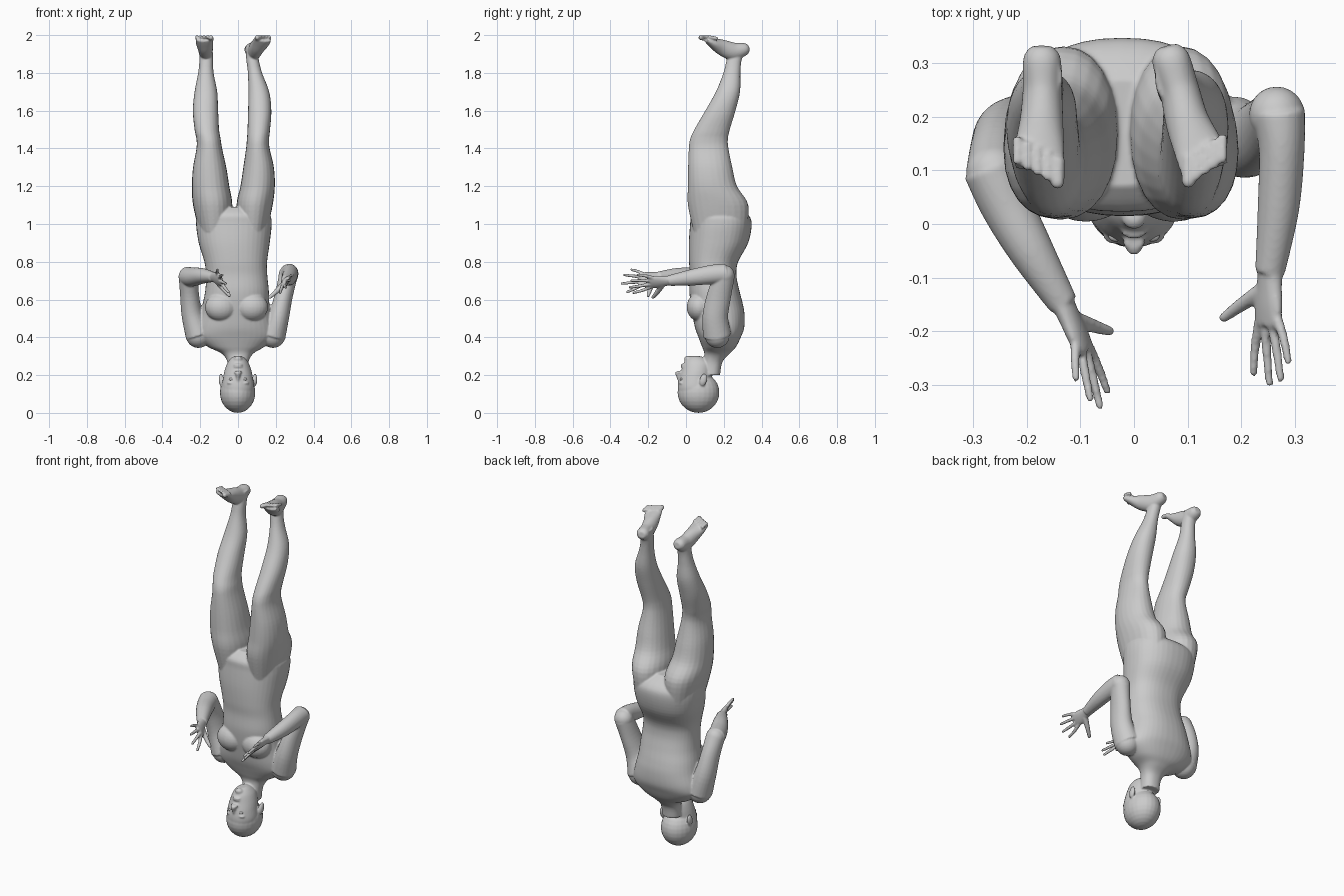
import bpy, bmesh, math
from mathutils import Vector, Matrix

bm = bmesh.new()
X, Z = Vector((1, 0, 0)), Vector((0, 0, 1))


def spline(st, sub):
    """Catmull-Rom through stations (x, y, z, rx, ry)."""
    P = [Vector(s) for s in st]
    out = []
    for i in range(len(P) - 1):
        a, b, c, d = P[max(i - 1, 0)], P[i], P[i + 1], P[min(i + 2, len(P) - 1)]
        for k in range(sub):
            t = k / sub
            out.append(0.5 * (2 * b + (c - a) * t + (2 * a - 5 * b + 4 * c - d) * t * t
                              + (3 * b - a - 3 * c + d) * t ** 3))
    return out + [P[-1]]


def loft(st, wide=X, flat=False, n=24, sub=5, power=2.0):
    """Closed tube with elliptical sections; flat keeps sections horizontal."""
    P = spline(st, sub)
    rings = []
    for i, p in enumerate(P):
        c = Vector(p[:3])
        t = Z if flat else (Vector(P[min(i + 1, len(P) - 1)][:3])
                            - Vector(P[max(i - 1, 0)][:3])).normalized()
        u = (wide - t * wide.dot(t)).normalized()
        v = t.cross(u)
        ring = []
        for k in range(n):
            a = math.tau * k / n
            ca, sa = math.cos(a), math.sin(a)
            e = 2 / power
            ring.append(bm.verts.new(c + u * p[3] * math.copysign(abs(ca) ** e, ca)
                                     + v * p[4] * math.copysign(abs(sa) ** e, sa)))
        rings.append(ring)
    for r, s in zip(rings, rings[1:]):
        for k in range(n):
            bm.faces.new((r[k], r[(k + 1) % n], s[(k + 1) % n], s[k]))
    bm.faces.new(rings[0][::-1])
    bm.faces.new(rings[-1])


def ball(c, r, tilt=0.0):
    m = Matrix.Translation(c) @ Matrix.Rotation(tilt, 4, 'X') @ Matrix.Diagonal((*r, 1))
    bmesh.ops.create_uvsphere(bm, u_segments=24, v_segments=14, radius=1, matrix=m)


def digit(pts, r0, r1):
    """Finger or toe with a rounded tip."""
    n = len(pts) - 1
    loft([(*p, r0 + (r1 - r0) * i / n, r0 + (r1 - r0) * i / n) for i, p in enumerate(pts)],
         wide=Vector((0.9, 0.1, 0.5)), n=12, sub=4)
    ball(pts[-1], (r1, r1, r1))


# Torso, from neck (low) to hips (high)
loft([(0, .13, .20, .052, .05), (0, .143, .27, .056, .05), (-.003, .165, .315, .085, .068),
      (-.01, .175, .35, .15, .09), (-.012, .178, .40, .205, .112), (-.012, .178, .45, .205, .13),
      (-.01, .172, .52, .187, .138), (-.01, .162, .58, .176, .138),
      (-.005, .15, .65, .168, .132), (-.007, .144, .73, .162, .123),
      (-.012, .146, .80, .166, .13), (-.02, .172, .90, .188, .157),
      (-.022, .185, 1.0, .2, .163), (-.024, .178, 1.05, .19, .15),
      (-.024, .17, 1.09, .12, .1)], flat=True, n=40, power=2.3)
for s in (-1, 1):
    ball((s * .082 - .008, .07, .56), (.085, .066, .075))

# Legs: shared profile (y, z, rx, ry), one centre line per side
leg = [(.18, .96, .08, .14), (.17, 1.1, .104, .16), (.14, 1.2, .099, .13),
       (.128, 1.3, .088, .117), (.12, 1.4, .068, .105), (.122, 1.45, .064, .1),
       (.138, 1.5, .065, .094), (.182, 1.6, .067, .08), (.222, 1.7, .06, .064),
       (.243, 1.8, .041, .045), (.255, 1.87, .036, .04), (.275, 1.94, .034, .046)]
for xs, k in (((-.125, -.134, -.145, -.15, -.152, -.156, -.165, -.172, -.17, -.17, -.168, -.168), 1),
              ((.08, .088, .104, .109, .105, .106, .11, .115, .11, .09, .077, .07), .92)):
    loft([(x, y, z, rx * k, ry) for x, (y, z, rx, ry) in zip(xs, leg)], flat=True, power=2.15)

# Feet and toes
foot = [(.332, 1.928, .02, .018), (.31, 1.925, .035, .034), (.25, 1.915, .037, .046),
        (.19, 1.935, .041, .042), (.14, 1.96, .047, .027), (.105, 1.979, .046, .014)]
for xs, inner, outer in (((-.172, -.172, -.171, -.173, -.177, -.178), (-.143, .078), (-.218, .118)),
                         ((.062, .068, .085, .1, .121, .131), (.102, .08), (.166, .122))):
    loft([(x, *f) for x, f in zip(xs, foot)])
    for i in range(5):
        t = i / 4
        r = .013 if i == 0 else .0085
        tip = Vector((inner[0] + (outer[0] - inner[0]) * t,
                      inner[1] + (outer[1] - inner[1]) * t, 2.0 - r))
        digit([tip + Vector((0, .045, -.01)), tip], r * 1.1, r)


# Arms and hands
def arm(upper, fore, palm, tips, thumb):
    loft(upper)
    loft(fore, wide=Z)
    for e, r in ((upper[0], .066), (upper[-1], .052)):
        ball(e[:3], (r, r, r))
    wrist, palm = Vector(fore[-1][:3]), Vector(palm)
    tips = [Vector(t) for t in tips]
    w = (tips[3] - tips[0]).normalized()
    loft([(*wrist.lerp(palm, t), a, b) for t, a, b in
          ((-.15, .026, .022), (.25, .031, .019), (.65, .038, .017), (1, .037, .013))], wide=w)
    for tip, o in zip(tips, (-.029, -.01, .01, .028)):
        base = palm + w * o - (palm - wrist) * .12
        digit([base, base.lerp(tip, .5) + w * o * .15, tip], .0105, .0075)
    base = wrist.lerp(palm, .3) - w * .018
    thumb = Vector(thumb)
    digit([base, base.lerp(thumb, .5) - w * .008, thumb], .017, .0095)


arm([(-.21, .168, .41, .068, .075), (-.243, .162, .52, .056, .066),
     (-.257, .135, .63, .05, .058), (-.262, .097, .72, .052, .052)],
    [(-.268, .105, .722, .052, .052), (-.238, .035, .72, .05, .049),
     (-.192, -.05, .725, .042, .042), (-.132, -.15, .72, .027, .028)],
    (-.092, -.235, .705),
    [(-.05, -.312, .64), (-.064, -.34, .685), (-.082, -.326, .73), (-.108, -.288, .758)],
    (-.046, -.2, .622))
arm([(.185, .165, .41, .068, .075), (.215, .155, .51, .056, .068),
     (.242, .175, .62, .048, .064), (.267, .205, .73, .05, .054)],
    [(.27, .21, .738, .052, .05), (.276, .14, .733, .051, .043),
     (.27, .03, .717, .043, .039), (.254, -.09, .7, .028, .028)],
    (.25, -.19, .69),
    [(.223, -.278, .636), (.253, -.297, .665), (.274, -.289, .7), (.288, -.256, .73)],
    (.168, -.175, .612))

# Head: skull, face, nose, lips, brow, ears
ball((-.002, .066, .108), (.094, .111, .108))
loft([(0, .05, .08, .075, .085), (0, .046, .13, .086, .09), (0, .049, .18, .08, .087),
      (0, .056, .225, .071, .08), (0, .06, .265, .056, .072), (0, .055, .29, .036, .048),
      (0, .05, .3, .02, .025)], flat=True, n=32)
loft([(0, -.03, .165, .009, .012), (0, -.037, .19, .011, .014), (0, -.044, .212, .016, .014),
      (0, -.036, .222, .012, .008)], flat=True, n=16)
for z in (.244, .254):
    ball((0, -.014, z), (.024, .014, .006))
ball((0, .01, .286), (.022, .02, .016))
for s in (-1, 1):
    ball((s * .033, -.024, .158), (.026, .014, .007))
    ball((s * .012, -.034, .216), (.009, .01, .008))
    ball((s * .09, .092, .175), (.012, .02, .034), -.25)

# Fuse everything into one skin
bmesh.ops.recalc_face_normals(bm, faces=bm.faces)
mesh = bpy.data.meshes.new("body")
bm.to_mesh(mesh)
bm.free()
body = bpy.data.objects.new("body", mesh)
bpy.context.collection.objects.link(body)
rm = body.modifiers.new("fuse", 'REMESH')
rm.mode = 'VOXEL'
rm.voxel_size = .005
rm.use_smooth_shade = True
sm = body.modifiers.new("soften", 'SMOOTH')
sm.factor = .5
sm.iterations = 4

# Eyes
for s, side in ((-1, "right"), (1, "left")):
    bpy.ops.mesh.primitive_uv_sphere_add(segments=20, ring_count=12, radius=1,
                                         location=(s * .033, -.022, .178))
    eye = bpy.context.object
    eye.name = side + "_eye"
    eye.scale = (.015, .011, .008)
    bpy.ops.object.shade_smooth()
